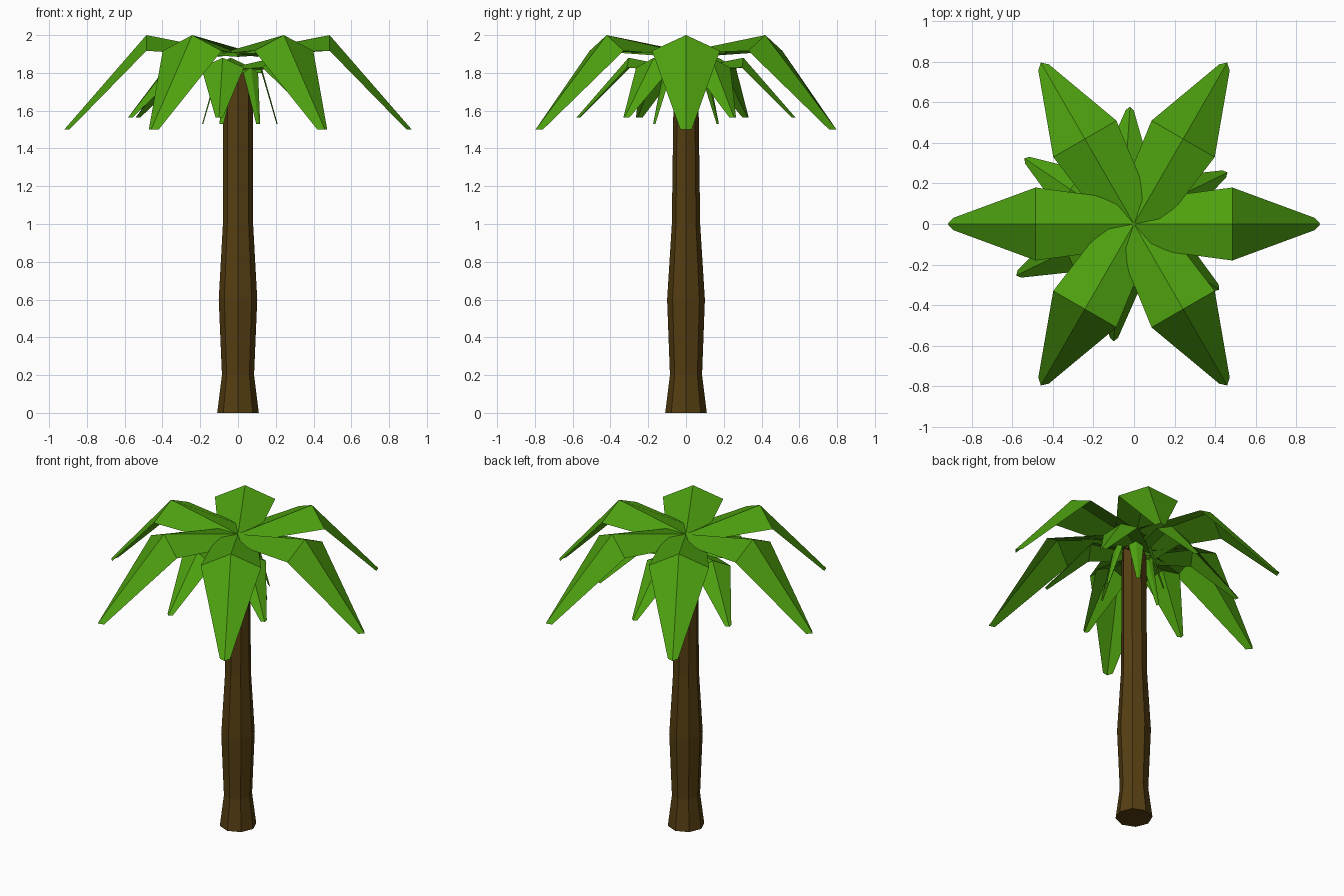
import bpy, bmesh, math
from mathutils import Matrix

if "Cube" in bpy.data.objects:
    bpy.data.objects.remove(bpy.data.objects["Cube"])


def material(name, rgb):
    m = bpy.data.materials.new(name)
    m.diffuse_color = (*rgb, 1)
    m.use_nodes = True
    m.node_tree.nodes["Principled BSDF"].inputs["Base Color"].default_value = m.diffuse_color
    return m


GREEN = material("leaf green", (0.076, 0.36, 0.005))
BROWN = material("bark brown", (0.091, 0.048, 0.006))


def finish(name, bm, mat, normals=True):
    if normals:
        bmesh.ops.recalc_face_normals(bm, faces=bm.faces)
    me = bpy.data.meshes.new(name)
    bm.to_mesh(me)
    bm.free()
    me.materials.append(mat)
    ob = bpy.data.objects.new(name, me)
    bpy.context.collection.objects.link(ob)
    return ob


# Trunk: stacked eight-sided rings (z, x radius, y radius)
bm = bmesh.new()
rings = []
for z, rx, ry in [(0, .11, .11), (.2, .085, .085), (.6, .102, .1),
                  (1, .08, .075), (1.83, .08, .064)]:
    rings.append([bm.verts.new((rx * math.cos(i * math.pi / 4),
                                ry * math.sin(i * math.pi / 4), z)) for i in range(8)])
for a, b in zip(rings, rings[1:]):
    for i in range(8):
        j = (i + 1) % 8
        bm.faces.new((a[i], a[j], b[j], b[i]))
bm.faces.new(rings[0][::-1])
bm.faces.new(rings[-1])
finish("trunk", bm, BROWN)


def crown(name, sections, centre, turn):
    """Six folded fronds; each section is a right, ridge, left point."""
    bm = bmesh.new()
    for k in range(6):
        mat = Matrix.Translation(centre) @ Matrix.Rotation(turn + k * math.pi / 3, 4, 'Z')
        rows = [[bm.verts.new(mat @ Matrix.Translation(p).translation) for p in s]
                for s in sections]
        for a, b in zip(rows, rows[1:]):
            for i in range(2):
                bm.faces.new((a[i], b[i], b[i + 1], a[i + 1]))
    return finish(name, bm, GREEN, normals=False)


def frond(root_w, mid_r, mid_w, fold, rise, tip_r, tip_w, drop, twist):
    """Root, bend and tip sections; heights are measured from the bend."""
    return [[(0, -root_w, -rise - .012 + twist), (0, 0, -rise), (0, root_w, -rise - .012 - twist)],
            [(mid_r, -mid_w, -fold), (mid_r, 0, 0), (mid_r, mid_w, -fold)],
            [(tip_r - .03 * tip_r, -tip_w, -drop), (tip_r, 0, -drop),
             (tip_r - .03 * tip_r, tip_w, -drop)]]


# Three tiers of fronds, largest on top
crown("upper_fronds", frond(.115, .485, .18, .083, .095, .92, .03, .5, .008), (0, 0, 2), 0)
crown("middle_fronds", frond(.072, .305, .113, .052, .06, .58, .02, .315, .005),
      (-.06, 0, 1.88), math.radians(26))
crown("lower_fronds", frond(.03, .115, .045, .03, .02, .2, .012, .3, .002),
      (.01, 0, 1.83), 0)
